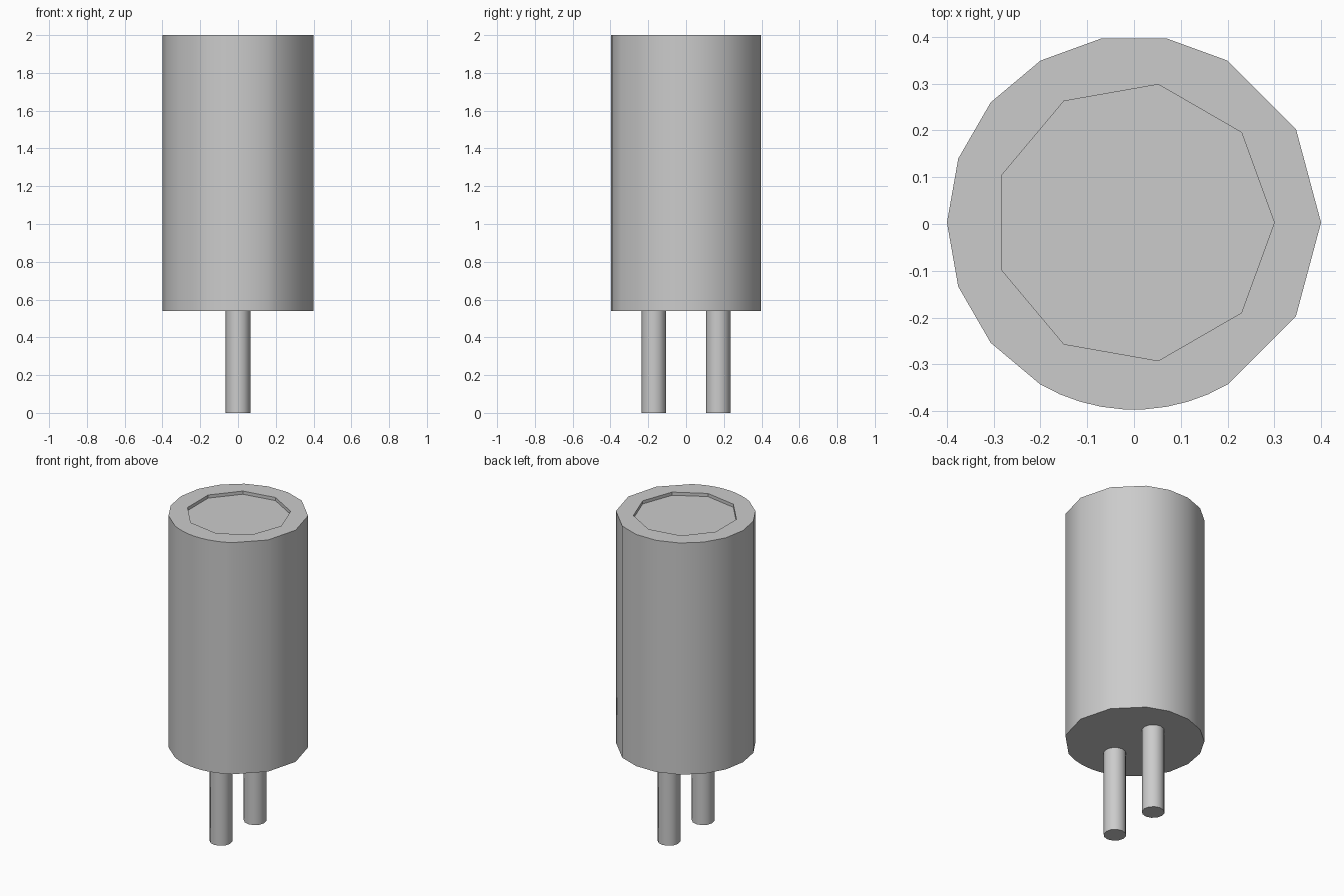
import bpy, bmesh, math

if "Cube" in bpy.data.objects:
    bpy.data.objects.remove(bpy.data.objects["Cube"], do_unlink=True)

CENTRE_Y = 0.003
BASE_Z, TOP_Z, RECESS_Z = 0.54, 2.0, 1.98

grey = bpy.data.materials.new("light_grey")
grey.use_nodes = True
colour = (0.6, 0.6, 0.6, 1)
grey.diffuse_color = colour
grey.node_tree.nodes["Principled BSDF"].inputs["Base Color"].default_value = colour


def ring(bm, radius, angles, z, y=0):
    return [bm.verts.new((radius * math.cos(math.radians(a)),
                          y + radius * math.sin(math.radians(a)), z)) for a in angles]


def wall(bm, lower, upper):
    n = len(lower)
    for i in range(n):
        j = (i + 1) % n
        bm.faces.new((lower[i], lower[j], upper[j], upper[i]))


def loop_edges(bm, verts):
    return [bm.edges.get((v, verts[i - 1])) for i, v in enumerate(verts)]


def finish(bm, name):
    bmesh.ops.recalc_face_normals(bm, faces=bm.faces)
    mesh = bpy.data.meshes.new(name)
    bm.to_mesh(mesh)
    bm.free()
    mesh.materials.append(grey)
    obj = bpy.data.objects.new(name, mesh)
    bpy.context.collection.objects.link(obj)
    bpy.ops.object.select_all(action='DESELECT')
    obj.select_set(True)
    bpy.context.view_layer.objects.active = obj
    bpy.ops.object.shade_smooth_by_angle(angle=math.radians(38))


# Body: facets get finer from the +x side round to the front
angles = [0, 30] + list(range(60, 240, 20)) + [240 + i * 60 / 9 for i in range(9)] + [300, 330]
bm = bmesh.new()
bottom = ring(bm, 0.4, angles, BASE_Z, CENTRE_Y)
top = ring(bm, 0.4, angles, TOP_Z, CENTRE_Y)
wall(bm, bottom, top)
bm.faces.new(bottom)

# Shallow nine-sided recess in the top
nine = [i * 40 for i in range(9)]
floor = ring(bm, 0.3, nine, RECESS_Z, CENTRE_Y)
rim = ring(bm, 0.3, nine, TOP_Z, CENTRE_Y)
wall(bm, floor, rim)
bm.faces.new(floor)
bmesh.ops.triangle_fill(bm, use_beauty=True, normal=(0, 0, 1),
                        edges=loop_edges(bm, top) + loop_edges(bm, rim))
finish(bm, "capacitor_body")

# Two round pins under the body
for name, y in (("front_pin", -0.17), ("back_pin", 0.17)):
    bm = bmesh.new()
    twelve = range(0, 360, 30)
    foot = ring(bm, 0.065, twelve, 0, y)
    head = ring(bm, 0.065, twelve, BASE_Z, y)
    wall(bm, foot, head)
    bm.faces.new(foot)
    bm.faces.new(head)
    finish(bm, name)
